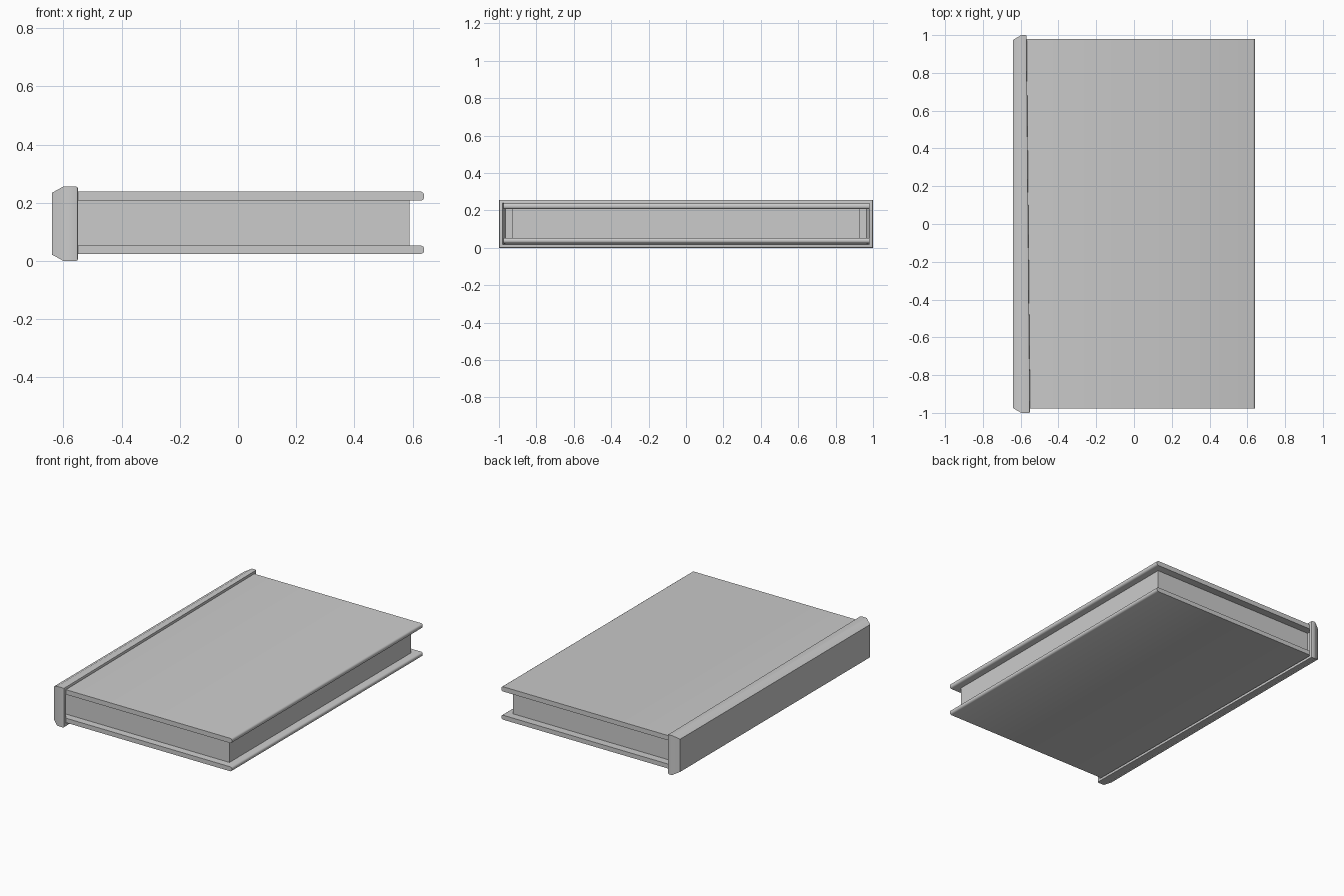
import bpy, bmesh

if "Cube" in bpy.data.objects:
    bpy.data.objects.remove(bpy.data.objects["Cube"])


def make_object(name, bm, smooth=False):
    bmesh.ops.recalc_face_normals(bm, faces=bm.faces)
    mesh = bpy.data.meshes.new(name)
    bm.to_mesh(mesh)
    bm.free()
    obj = bpy.data.objects.new(name, mesh)
    bpy.context.collection.objects.link(obj)
    if smooth:
        bpy.ops.object.select_all(action='DESELECT')
        obj.select_set(True)
        bpy.context.view_layer.objects.active = obj
        bpy.ops.object.shade_smooth_by_angle(angle=0.7)
    return obj


def extrude_profile(name, profile, y0, y1):
    """Extrude an x-z outline along y."""
    bm = bmesh.new()
    face = bm.faces.new([bm.verts.new((x, y0, z)) for x, z in profile])
    ext = bmesh.ops.extrude_face_region(bm, geom=[face])
    verts = [g for g in ext["geom"] if isinstance(g, bmesh.types.BMVert)]
    bmesh.ops.translate(bm, verts=verts, vec=(0, y1 - y0, 0))
    return make_object(name, bm, True)


# Spine: nested rectangular rings (x, half length, half height), hollow inside
MID = 0.128
rings = [(-0.64, 0.975, 0.106), (-0.60, 0.998, 0.128), (-0.595, 1.0, 0.128),
         (-0.558, 1.0, 0.128), (-0.552, 0.998, 0.126), (-0.55, 0.993, 0.121),
         (-0.55, 0.980, 0.111), (-0.60, 0.965, 0.105)]
bm = bmesh.new()
loops = []
for i, (x, hy, hz) in enumerate(rings):
    skew = 0.009 if 3 <= i <= 6 else 0      # inner edge tapers towards the back
    loops.append([bm.verts.new((x - skew * (1 + sy), sy * hy, MID + sz * hz))
                  for sy, sz in ((-1, -1), (1, -1), (1, 1), (-1, 1))])
for a, b in zip(loops, loops[1:]):
    for k in range(4):
        n = (k + 1) % 4
        bm.faces.new((a[k], a[n], b[n], b[k]))
bm.faces.new(loops[0])
bm.faces.new(loops[-1])
make_object("spine", bm, True)

# Cover boards with a rounded fore edge
for name, z0, z1 in (("bottom_cover", 0.024, 0.053), ("top_cover", 0.207, 0.238)):
    profile = [(-0.595, z0), (0.63, z0), (0.637, z0 + 0.004), (0.64, z0 + 0.010),
               (0.64, z1 - 0.010), (0.637, z1 - 0.004), (0.63, z1), (-0.595, z1)]
    extrude_profile(name, profile, -0.977, 0.98)

# Page block
extrude_profile("pages", [(-0.595, 0.052), (0.59, 0.052), (0.59, 0.208), (-0.595, 0.208)],
                -0.93, 0.93)
